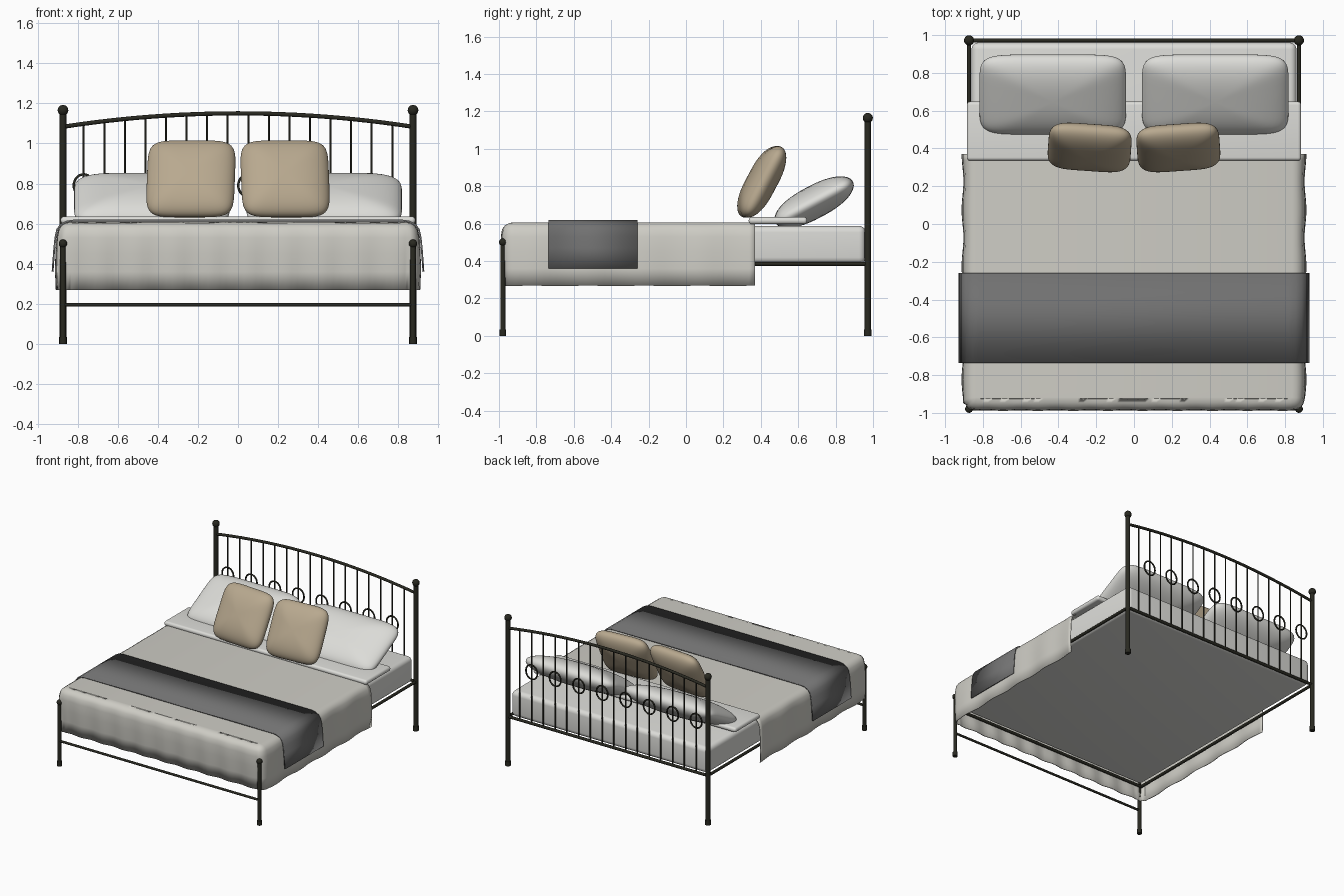
import bpy, bmesh, math
from mathutils import Vector, Matrix

if "Cube" in bpy.data.objects:
    bpy.data.objects.remove(bpy.data.objects["Cube"])


def material(name, rgb):
    m = bpy.data.materials.new(name)
    m.diffuse_color = (*rgb, 1)
    m.use_nodes = True
    m.node_tree.nodes["Principled BSDF"].inputs["Base Color"].default_value = m.diffuse_color
    return m


IRON = material("dark iron", (0.022, 0.022, 0.015))
LINEN = material("warm linen", (0.62, 0.61, 0.56))
WHITE = material("soft white", (0.72, 0.72, 0.69))
TAN = material("tan fabric", (0.48, 0.395, 0.275))
GREY = material("grey wool", (0.165, 0.165, 0.165))


def finish(name, bm, mat, angle=50):
    bmesh.ops.recalc_face_normals(bm, faces=bm.faces)
    me = bpy.data.meshes.new(name)
    bm.to_mesh(me)
    bm.free()
    ob = bpy.data.objects.new(name, me)
    bpy.context.collection.objects.link(ob)
    me.materials.append(mat)
    bpy.ops.object.select_all(action='DESELECT')
    ob.select_set(True)
    bpy.context.view_layer.objects.active = ob
    bpy.ops.object.shade_smooth_by_angle(angle=math.radians(angle))
    return ob


def add_tube(bm, pts, r, n=14):
    pts = [Vector(p) for p in pts]
    rings = []
    for i, p in enumerate(pts):
        t = (pts[min(i + 1, len(pts) - 1)] - pts[max(i - 1, 0)]).normalized()
        a = t.cross(Vector((0, 1, 0)) if abs(t.y) < 0.9 else Vector((1, 0, 0))).normalized()
        b = t.cross(a)
        rings.append([bm.verts.new(p + r * (a * math.cos(k * math.tau / n) + b * math.sin(k * math.tau / n)))
                      for k in range(n)])
    for r0, r1 in zip(rings, rings[1:]):
        for k in range(n):
            bm.faces.new((r0[k], r0[(k + 1) % n], r1[(k + 1) % n], r1[k]))
    bm.faces.new(rings[0])
    bm.faces.new(rings[-1])


def tube(name, pts, r):
    bm = bmesh.new()
    add_tube(bm, pts, r)
    return finish(name, bm, IRON)


def post(name, x, y, top, r, ball):
    bm = bmesh.new()
    add_tube(bm, [(x, y, 0.0), (x, y, top)], r)
    add_tube(bm, [(x, y, 0.0), (x, y, 0.035)], r + 0.004)
    bmesh.ops.create_uvsphere(bm, u_segments=18, v_segments=12, radius=ball,
                              matrix=Matrix.Translation((x, y, top)))
    finish(name, bm, IRON)


def soft_block(name, lo, hi, bevel, mat):
    lo, hi = Vector(lo), Vector(hi)
    bm = bmesh.new()
    bmesh.ops.create_cube(bm, size=1, matrix=Matrix.Translation((lo + hi) / 2) @ Matrix.Diagonal((*(hi - lo), 1)))
    bmesh.ops.bevel(bm, geom=bm.edges[:], offset=bevel, segments=5, profile=0.5, affect='EDGES')
    return finish(name, bm, mat)


def spow(v, e):
    return math.copysign(abs(v) ** e, v)


def cushion(name, centre, half, tilt, yaw, mat, square=0.36, nu=64, nv=24):
    # superellipsoid: rounded-square outline, lens-like section
    mx = Matrix.Translation(centre) @ Matrix.Rotation(yaw, 4, 'Z') @ Matrix.Rotation(tilt, 4, 'X')
    a, b, t = half
    bm = bmesh.new()
    rings = []
    for j in range(1, nv):
        ph = -math.pi / 2 + math.pi * j / nv
        rad, h = math.cos(ph) ** 0.85, spow(math.sin(ph), 1.0)
        ring = []
        for i in range(nu):
            th = math.tau * (i + 0.5) / nu
            ring.append(bm.verts.new(mx @ Vector((a * rad * spow(math.cos(th), square),
                                                  b * rad * spow(math.sin(th), square), t * h))))
        rings.append(ring)
    for r0, r1 in zip(rings, rings[1:]):
        for i in range(nu):
            bm.faces.new((r0[i], r0[(i + 1) % nu], r1[(i + 1) % nu], r1[i]))
    for ring, z in ((rings[0], -t), (rings[-1], t)):
        pole = bm.verts.new(mx @ Vector((0, 0, z)))
        for i in range(nu):
            bm.faces.new((ring[i], ring[(i + 1) % nu], pole))
    finish(name, bm, mat, 80)


def thicken(ob, t):
    mod = ob.modifiers.new("cloth thickness", 'SOLIDIFY')
    mod.thickness = t
    mod.offset = 0


# --- iron frame ---
PX, HY, FY = 0.873, 0.972, -0.979
for s, side in ((-1, "left"), (1, "right")):
    post("head_post_" + side, s * PX, HY, 1.165, 0.017, 0.027)
    post("foot_post_" + side, s * PX, FY, 0.5, 0.014, 0.021)
    tube("side_rail_" + side, [(s * PX, FY, 0.385), (s * PX, HY, 0.385)], 0.011)


def arch(x):
    return 1.083 + 0.067 * (1 - (x / PX) ** 2)


xs = [PX * (i / 12 - 1) for i in range(25)]
tube("headboard_arch", [(x, HY, arch(x)) for x in xs], 0.0105)
tube("headboard_lower_rail", [(-PX, HY, 0.385), (PX, HY, 0.385)], 0.011)
tube("foot_upper_rail", [(-PX, FY + 0.02, 0.385), (PX, FY + 0.02, 0.385)], 0.011)
tube("foot_lower_rail", [(-PX, FY, 0.195), (PX, FY, 0.195)], 0.009)

# spindles, with a ring on every other one
for i in range(16):
    x = 0.0513 * (2 * i - 15)
    tube("spindle", [(x, HY, 0.385), (x, HY, arch(x))], 0.005)
    if i % 2 == 0:
        loop = [(x + 0.05 * math.cos(k * math.tau / 28), HY, 0.79 + 0.056 * math.sin(k * math.tau / 28))
                for k in range(29)]
        tube("spindle_ring", loop, 0.006)

# --- mattress and folded sheet ---
soft_block("mattress", (-0.86, -0.95, 0.385), (0.86, 0.96, 0.588), 0.035, WHITE)
soft_block("folded_sheet", (-0.885, 0.335, 0.597), (0.885, 0.648, 0.635), 0.018, WHITE)

# --- duvet: layered skirt round three sides, flat top ---
W, F, R, BACK = 0.897, -0.983, 0.065, 0.37
half = [(W, BACK + (F + R - BACK) * i / 40, 1, 0) for i in range(40)]
for i in range(9):
    a = math.pi / 2 * i / 8
    half.append((W - R + R * math.cos(a), F + R - R * math.sin(a), math.cos(a), -math.sin(a)))
half += [((W - R) * (1 - i / 28), F, 0, -1) for i in range(1, 28)]
path = half + [(-x, y, -nx, ny) for x, y, nx, ny in reversed(half)]
# side offset, front offset, height, fold depth
layers = [(-0.06, -0.06, 0.604, 0), (-0.038, -0.038, 0.6, 0), (-0.018, -0.018, 0.588, 0.001),
          (-0.005, -0.004, 0.568, 0.002), (0.003, 0.001, 0.53, 0.003), (0.007, 0.0, 0.45, 0.004),
          (0.008, 0.008, 0.36, 0.005), (0.003, 0.016, 0.268, 0.006)]
bm = bmesh.new()
rings = []
for k, (ds, df, z, wave) in enumerate(layers):
    if k > 5:
        df = -df
    ring = []
    for x, y, nx, ny in path:
        d = nx * nx * ds + ny * ny * df + wave * math.sin(34 * x * abs(ny) + 21 * y * abs(nx))
        ring.append(bm.verts.new((x + nx * d, y + ny * d, z)))
    rings.append(ring)
n = len(path)
for r0, r1 in zip(rings, rings[1:]):
    for i in range(n - 1):
        bm.faces.new((r0[i], r0[i + 1], r1[i + 1], r1[i]))
top = rings[0]
for i in range(n // 2 - 1):
    bm.faces.new((top[i], top[i + 1], top[n - 2 - i], top[n - 1 - i]))
thicken(finish("duvet", bm, LINEN), 0.006)

# --- throw blanket draped across the foot end ---
prof = [(0.0, 0.615), (0.82, 0.615), (0.855, 0.61), (0.885, 0.594), (0.902, 0.57),
        (0.911, 0.53), (0.917, 0.47), (0.925, 0.36)]
prof = [(-x, z) for x, z in reversed(prof[1:])] + prof
bm = bmesh.new()
rows = [[bm.verts.new((x, y, z)) for x, z in prof] for y in (-0.735, -0.26)]
for i in range(len(prof) - 1):
    bm.faces.new((rows[0][i], rows[0][i + 1], rows[1][i + 1], rows[1][i]))
thicken(finish("throw_blanket", bm, GREY), 0.009)

# --- pillows ---
for s, side in ((-1, "left"), (1, "right")):
    cushion("pillow_" + side, (s * 0.43, 0.685, 0.715), (0.388, 0.235, 0.088),
            math.radians(28), 0, WHITE, 0.3)
    cushion("accent_cushion_" + side, (s * 0.235, 0.405, 0.823), (0.22, 0.212, 0.08),
            math.radians(62), s * math.radians(4), TAN)
